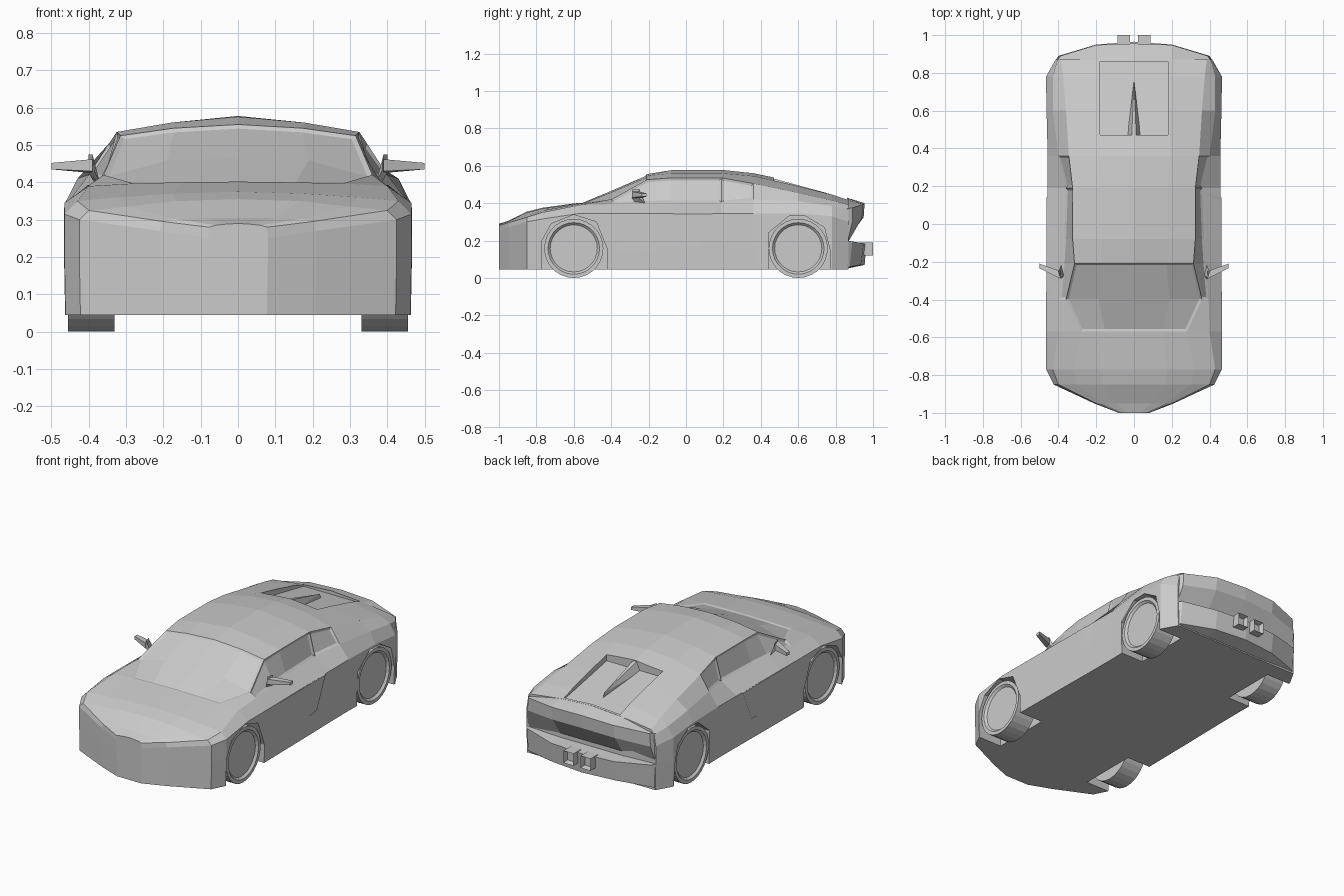
import bpy
import bmesh
from math import pi
from mathutils import Matrix

old = bpy.data.objects.get("Cube")
if old:
    bpy.data.objects.remove(old, do_unlink=True)

paint = bpy.data.materials.new("plain grey")
paint.use_nodes = True
paint.diffuse_color = (0.6, 0.6, 0.6, 1)
paint.node_tree.nodes["Principled BSDF"].inputs["Base Color"].default_value = (0.6, 0.6, 0.6, 1)


def finish(name, bm):
    """Turn a bmesh into a grey object in the scene."""
    bmesh.ops.recalc_face_normals(bm, faces=bm.faces[:])
    mesh = bpy.data.meshes.new(name)
    bm.to_mesh(mesh)
    bm.free()
    mesh.materials.append(paint)
    obj = bpy.data.objects.new(name, mesh)
    bpy.context.collection.objects.link(obj)
    return obj


def prism(name, profile, x0, x1):
    """Extrude a (y, z) profile sideways."""
    bm = bmesh.new()
    near = [bm.verts.new((x0, y, z)) for y, z in profile]
    far = [bm.verts.new((x1, y, z)) for y, z in profile]
    bm.faces.new(near)
    bm.faces.new(far)
    count = len(profile)
    for i in range(count):
        j = (i + 1) % count
        bm.faces.new((near[i], near[j], far[j], far[i]))
    return finish(name, bm)


def hull(name, points):
    """Convex solid around a few points."""
    bm = bmesh.new()
    for p in points:
        bm.verts.new(p)
    bmesh.ops.convex_hull(bm, input=bm.verts[:])
    return finish(name, bm)


def skin(name, rows):
    """Skin half rows mirrored across x, closed at the ends and the back."""
    bm = bmesh.new()
    rings = []
    for row in rows:
        full = [(-x, y, z) for x, y, z in reversed(row[1:])] + row
        rings.append([bm.verts.new(p) for p in full])
    for r, ring in enumerate(rings):
        after = rings[(r + 1) % len(rings)]
        for i in range(len(ring) - 1):
            bm.faces.new((ring[i], ring[i + 1], after[i + 1], after[i]))
    bm.faces.new([ring[0] for ring in rings])
    bm.faces.new([ring[-1] for ring in rings])
    return finish(name, bm)


def cut(target, cutter):
    """Subtract the cutter and remove it."""
    cutter.hide_render = True
    mod = target.modifiers.new("cut", "BOOLEAN")
    mod.operation = "DIFFERENCE"
    mod.solver = "EXACT"
    mod.object = cutter
    bpy.context.view_layer.objects.active = target
    bpy.ops.object.modifier_apply(modifier=mod.name)
    bpy.data.objects.remove(cutter, do_unlink=True)


# Body sections: y, half width, shoulder z, belt x z, roof edge x z, inner z, centre z
SECTIONS = [
    (-1.0, .08, .25, .078, .28, .06, .285, .288, .29),
    (-.95, .21, .27, .2, .295, .17, .302, .304, .305),
    (-.85, .425, .3, .4, .325, .3, .335, .35, .355),
    (-.77, .465, .315, .43, .35, .32, .36, .37, .375),
    (-.57, .465, .345, .4, .39, .28, .397, .4, .402),
    (-.4, .465, .345, .395, .395, .36, .42, .465, .473),
    (-.21, .463, .345, .38, .405, .315, .525, .545, .555),
    (-.08, .462, .345, .37, .405, .325, .535, .56, .576),
    (.19, .458, .345, .36, .405, .325, .535, .56, .578),
    (.36, .457, .345, .4, .42, .345, .505, .545, .56),
    (.6, .463, .345, .43, .41, .36, .455, .49, .51),
    (.78, .466, .33, .43, .385, .375, .415, .445, .457),
    (.87, .415, .3, .405, .365, .385, .39, .415, .427),
]
FLOOR = .045

bm = bmesh.new()
rings = []
for y, w, zs, wd, zd, we, ze, zf, zc in SECTIONS:
    half = [(w - .003, FLOOR), (w, .2), (w, zs), (wd, zd), (we, ze), (min(.19, we * .55), zf)]
    outline = half + [(0, zc)] + [(-x, z) for x, z in reversed(half)]
    rings.append([bm.verts.new((x, y, z)) for x, z in outline])
panels = {}
size = len(rings[0])
for i in range(len(rings) - 1):
    for j in range(size):
        k = (j + 1) % size
        panels[i, j] = bm.faces.new((rings[i][j], rings[i][k], rings[i + 1][k], rings[i + 1][j]))
bm.faces.new(rings[0])
bm.faces.new(rings[-1])
bmesh.ops.recalc_face_normals(bm, faces=bm.faces[:])

# Recessed glass: windscreen, door windows and quarter windows
glass = [[panels[i, j] for i in (4, 5) for j in (4, 5, 6, 7)]]
for strip in (3, 8):
    glass.append([panels[i, strip] for i in (5, 6, 7)])
    glass.append([panels[8, strip]])
for region in glass:
    bmesh.ops.inset_region(bm, faces=region, thickness=.012, depth=-.007, use_even_offset=True)
body = finish("body", bm)

# Wheel arches
front_arch = [(-.77, -.1), (-.77, .2), (-.72, .29), (-.6, .338), (-.48, .3), (-.42, .15), (-.42, -.1)]
rear_arch = [(.44, -.1), (.44, .24), (.55, .33), (.64, .33), (.74, .27), (.77, .15), (.77, -.1)]
for side in (-1, 1):
    for arch in (front_arch, rear_arch):
        cut(body, prism("arch_cutter", arch, side * .31, side * .6))

# Sunken engine cover with a central fin
cut(body, prism("deck_cutter", [(.47, .485), (.47, .7), (.86, .7), (.86, .41)], -.18, .18))
hull("engine_fin", [(-.035, .465, .48), (.035, .465, .48), (-.012, .465, .532),
                    (.012, .465, .532), (0, .76, .43), (0, .75, .455)])

# Tail: overhanging deck lip and lower bumper
skin("deck_lip", [
    [(0, .86, .429), (.2, .86, .416), (.408, .86, .37)],
    [(0, .955, .4), (.2, .948, .394), (.39, .89, .375)],
    [(0, .95, .325), (.2, .94, .318), (.395, .89, .3)],
    [(0, .86, .2), (.2, .86, .2), (.418, .86, .18)],
])
skin("rear_bumper", [
    [(0, .86, .19), (.2, .86, .19), (.42, .86, .2)],
    [(0, .965, .185), (.2, .95, .185), (.4, .89, .195)],
    [(0, .955, .07), (.2, .935, .07), (.4, .875, .06)],
    [(0, .86, .05), (.2, .86, .05), (.42, .86, .05)],
])

# Parts repeated on both sides
for side, tag in ((-1, "right"), (1, "left")):
    # Square exhaust with a hollow end
    bm = bmesh.new()
    bmesh.ops.create_cube(bm, size=1)
    bmesh.ops.scale(bm, vec=(.065, .07, .07), verts=bm.verts[:])
    bmesh.ops.translate(bm, vec=(side * .055, .965, .155), verts=bm.verts[:])
    end = max(bm.faces, key=lambda f: f.calc_center_median().y)
    bmesh.ops.inset_region(bm, faces=[end], thickness=.01, depth=0)
    bmesh.ops.translate(bm, vec=(0, -.03, 0), verts=end.verts[:])
    finish(tag + "_exhaust", bm)

    # Mirror: upright foot and slanted head
    hull(tag + "_mirror_foot", [(side * x, y, z) for x, y, z in (
        (.37, -.27, .4), (.385, -.22, .4), (.385, -.29, .43),
        (.4, -.25, .425), (.39, -.285, .475), (.4, -.25, .475))])
    hull(tag + "_mirror_head", [(side * x, y, z) for x, y, z in (
        (.39, -.29, .43), (.39, -.25, .425), (.39, -.29, .462), (.39, -.25, .462),
        (.5, -.235, .435), (.5, -.21, .435), (.5, -.235, .452), (.5, -.21, .452))])

    # Door skin, slightly proud of the flank
    bm = bmesh.new()
    low = [bm.verts.new((side * .464, y, z)) for y, z in ((-.38, .13), (.06, .165))]
    mid = [bm.verts.new((side * .464, y, .342)) for y in (-.385, .14)]
    top = [bm.verts.new((side * x, y, .393)) for x, y in ((.402, -.39), (.38, .165))]
    for a, b in ((low, mid), (mid, top)):
        bm.faces.new((a[0], a[1], b[1], b[0]))
    bmesh.ops.solidify(bm, geom=bm.faces[:], thickness=.008)
    finish(tag + "_door", bm)

    # Wheels with a stepped rim
    for place, y in (("front", -.6), ("rear", .6)):
        bm = bmesh.new()
        bmesh.ops.create_cone(bm, cap_ends=True, segments=28, radius1=.158, radius2=.158,
                              depth=.125, matrix=Matrix.Rotation(side * pi / 2, 4, "Y"))
        cap = max(bm.faces, key=lambda f: side * f.calc_center_median().x)
        bmesh.ops.inset_region(bm, faces=[cap], thickness=.02, depth=0)
        bmesh.ops.inset_region(bm, faces=[cap], thickness=.012, depth=-.012)
        bmesh.ops.translate(bm, vec=(side * .393, y, .158), verts=bm.verts[:])
        finish(tag + "_" + place + "_wheel", bm)
